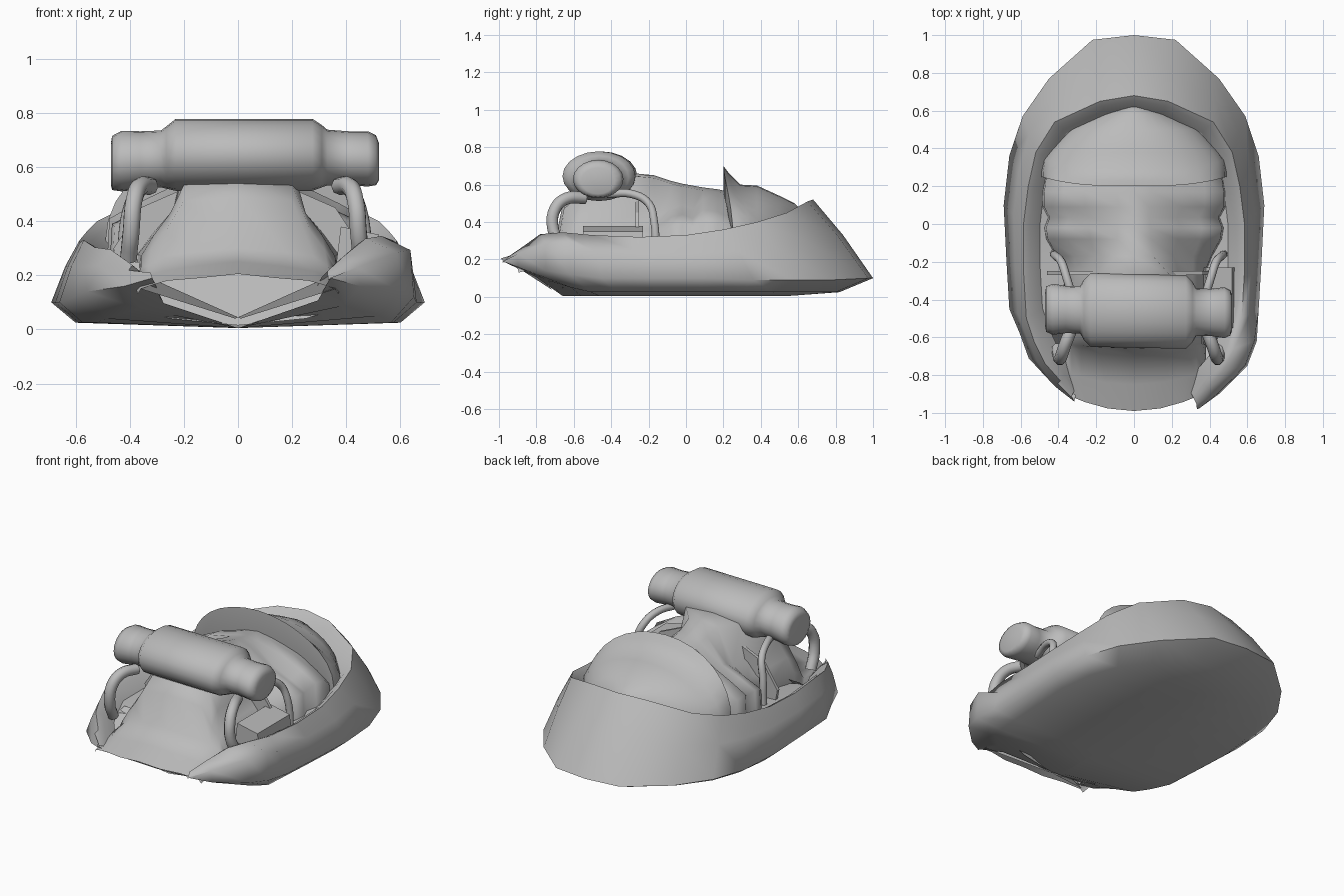
import bpy, bmesh
from math import sin, cos, pi
from mathutils import Vector

cube = bpy.data.objects.get("Cube")
if cube:
    bpy.data.objects.remove(cube)

grey = bpy.data.materials.new("plain grey")
grey.use_nodes = True
colour = (0.5, 0.5, 0.5, 1)
grey.diffuse_color = colour
grey.node_tree.nodes["Principled BSDF"].inputs["Base Color"].default_value = colour


def finish(obj, angle=50):
    obj.data.materials.append(grey)
    bpy.ops.object.select_all(action="DESELECT")
    obj.select_set(True)
    bpy.context.view_layer.objects.active = obj
    bpy.ops.object.shade_smooth_by_angle(angle=angle * pi / 180)
    return obj


def loft(name, rows, closed=False, caps=True, angle=50):
    """Skin a list of equal-length point rows."""
    bm = bmesh.new()
    grid = [[bm.verts.new(p) for p in row] for row in rows]
    n = len(rows[0])
    for a, b in zip(grid, grid[1:]):
        for i in range(n if closed else n - 1):
            j = (i + 1) % n
            bm.faces.new((a[i], a[j], b[j], b[i]))
    if caps:
        bm.faces.new(grid[0])
        bm.faces.new(grid[-1])
    bmesh.ops.remove_doubles(bm, verts=bm.verts, dist=0.001)
    bmesh.ops.recalc_face_normals(bm, faces=bm.faces)
    mesh = bpy.data.meshes.new(name)
    bm.to_mesh(mesh)
    bm.free()
    obj = bpy.data.objects.new(name, mesh)
    bpy.context.collection.objects.link(obj)
    return finish(obj, angle)


def tube(name, points, radius):
    curve = bpy.data.curves.new(name, "CURVE")
    curve.dimensions = "3D"
    curve.bevel_depth = radius
    curve.bevel_resolution = 2
    curve.resolution_u = 5
    curve.use_fill_caps = True
    spline = curve.splines.new("BEZIER")
    spline.bezier_points.add(len(points) - 1)
    for bp, p in zip(spline.bezier_points, points):
        bp.co = p
        bp.handle_left_type = bp.handle_right_type = "AUTO"
    obj = bpy.data.objects.new(name, curve)
    bpy.context.collection.objects.link(obj)
    bpy.ops.object.select_all(action="DESELECT")
    obj.select_set(True)
    bpy.context.view_layer.objects.active = obj
    bpy.ops.object.convert(target="MESH")
    return finish(bpy.context.object)


# Hood: (outer x, outer y, outer z, rim x, rim y, rim z), back to front
half = [
    (0, 1.0, .10, 0, .68, .52), (.22, .975, .10, .18, .65, .51),
    (.45, .77, .09, .42, .54, .45), (.59, .57, .09, .52, .38, .40),
    (.66, .36, .09, .56, .20, .36), (.69, .10, .10, .585, 0, .33),
    (.675, -.20, .10, .585, -.25, .32), (.66, -.45, .10, .57, -.50, .33),
    (.65, -.62, .12, .53, -.66, .345), (.60, -.75, .14, .47, -.78, .335),
    (.45, -.90, .16, .39, -.87, .27), (.34, -.98, .19, .33, -.95, .215),
]


def hood_row(side, station):
    ox, oy, oz, rx, ry, rz = station
    if side < 0 and oy < -.5:
        # The right end of the cloth is lower and shorter
        ox, oy, ry, rz = ox * .93, oy + .04, ry + .04, rz * .88
    out, rim = Vector((side * ox, oy, oz)), Vector((side * rx, ry, rz))
    mid = out.lerp(rim, .5) + Vector((0, 0, .02))
    if side > 0 and oy < -.5:
        mid = Vector((ox * .98, oy, rz * .85))
    return [
        Vector((0, min(max(oy * .75, -.66), .55), .005)),
        Vector((side * ox * .87, oy * .82, .025 + max(0, -oy - .65) * .25)),
        out, mid, rim,
        Vector((side * rx * .94, ry * .96, rz - .02)),
        Vector((side * rx * .85, ry * .89, rz - .08)),
    ]


rows = [hood_row(-1, s) for s in half[:0:-1]] + [hood_row(1, s) for s in half]
loft("hood", rows, caps=False, angle=75)

# Lining filling the space between the mask and the hood
back = [r for r in rows if r[6].y > -.62]
loft("hood_lining", [[r[6] for r in back],
                     [Vector((0, r[6].y * .6, .21)) for r in back]], caps=False)

# Mask: (y, half width, side z, brow x, brow z, ridge x, ridge z, bow)
mask = [
    (.24, .48, .35, .26, .49, .10, .56, 0),
    (.17, .49, .40, .26, .51, .09, .575, 0),
    (.09, .49, .41, .26, .52, .08, .585, 0),
    (.035, .46, .37, .23, .47, .08, .595, 0),
    (-.02, .48, .39, .24, .49, .085, .605, 0),
    (-.08, .47, .38, .23, .47, .09, .62, 0),
    (-.17, .42, .31, .21, .42, .10, .65, 0),
    (-.27, .38, .28, .24, .44, .19, .66, 0),
    (-.56, .37, .27, .25, .43, .20, .55, 0),
    (-.66, .37, .23, .27, .36, .20, .49, .2),
    (-.70, .38, .20, .28, .27, .18, .30, .4),
    (-.85, .38, .18, .28, .215, .15, .25, .5),
    (-.99, .37, .15, .26, .18, .14, .205, .7),
]
rows = []
for y, w, zs, xb, zb, xr, zr, bow in mask:
    low = .14 if y > -.8 else zs - .02
    side = [(w, low), (w * .97, zs), ((w + xb) / 2, (zs + zb) / 2),
            (xb, zb), (xr, zr - .015), (0, zr)]
    section = [(-x, z) for x, z in side] + side[-2::-1]
    rows.append([(x, y + bow * x * x, z) for x, z in section])
loft("mask", rows, caps=False, angle=75)

# Neck cloth visible in the opening under the chin
loft("neck_cloth", [
    [(x, -.69 + .1 * abs(x), .015 + .4 * x * x) for x in (-.52, -.25, 0, .25, .52)],
    [(x, -.50, .25) for x in (-.44, -.22, 0, .22, .44)],
], caps=False)

# Forehead cap with an upright brim: (y, half width, base z, top z)
rows = []
for y, w, zb, zt in [(.20, .47, .30, .56), (.20, .49, .33, .70), (.23, .49, .33, .66),
                     (.29, .48, .32, .60), (.38, .45, .30, .595), (.50, .35, .30, .54),
                     (.58, .20, .30, .50), (.63, .06, .30, .45)]:
    rows.append([(-w * cos(pi * i / 16), y + .05 * abs(cos(pi * i / 16)) ** 3 * (y < .3),
                  zb + (zt - zb) * sin(pi * i / 16)) for i in range(17)])
loft("forehead_cap", rows, closed=True)

# Breathing canister: (x, y radius, z radius, centre z)
rows = []
for x, ry, rz, cz in [(-.47, .09, .075, .61), (-.465, .12, .10, .615), (-.43, .135, .112, .622),
                      (-.36, .125, .107, .625), (-.285, .125, .105, .63), (-.265, .16, .115, .635),
                      (-.23, .195, .133, .645), (.275, .195, .133, .645), (.31, .16, .115, .64),
                      (.33, .125, .103, .635), (.41, .125, .10, .632), (.48, .135, .102, .63),
                      (.51, .12, .092, .625), (.52, .09, .07, .62)]:
    rows.append([(x, -.46 - .02 * x + ry * cos(pi * i / 10), cz + rz * sin(pi * i / 10))
                 for i in range(20)])
loft("breathing_canister", rows, closed=True, angle=80)

# Hoses, cheek panels and chin folds on both sides
for side, word in ((1, "left"), (-1, "right")):
    shift = .025
    tube("front_hose_" + word, [(side * x + shift, y, z) for x, y, z in (
        (.35, -.54, .53), (.39, -.64, .525), (.41, -.70, .47), (.42, -.71, .36), (.43, -.66, .26))], .033)
    tube("rear_hose_" + word, [(side * x + shift, y, z) for x, y, z in (
        (.34, -.42, .55), (.38, -.29, .55), (.41, -.20, .50), (.44, -.17, .40), (.45, -.16, .24))], .022)
    loft("cheek_panel_" + word, [
        [(side * x, y, z) for x, z in ((.20, .20), (.20, .52), (.36, .45), (.46, .30), (.44, .20))]
        for y in (-.27, -.25)], closed=True, angle=30)
    loft("chin_fold_" + word, [[(side * .36, -.89, .15), (side * .29, -.88, .175)],
                               [(side * .01, -.72, .04), (0, -.72, .045)]], caps=False)

# Small pad beside the mask
loft("side_pad", [[(x, y, z) for x, z in ((.36, .22), (.54, .22), (.52, .35), (.38, .38))]
                  for y in (-.55, -.23)], closed=True, angle=30)
